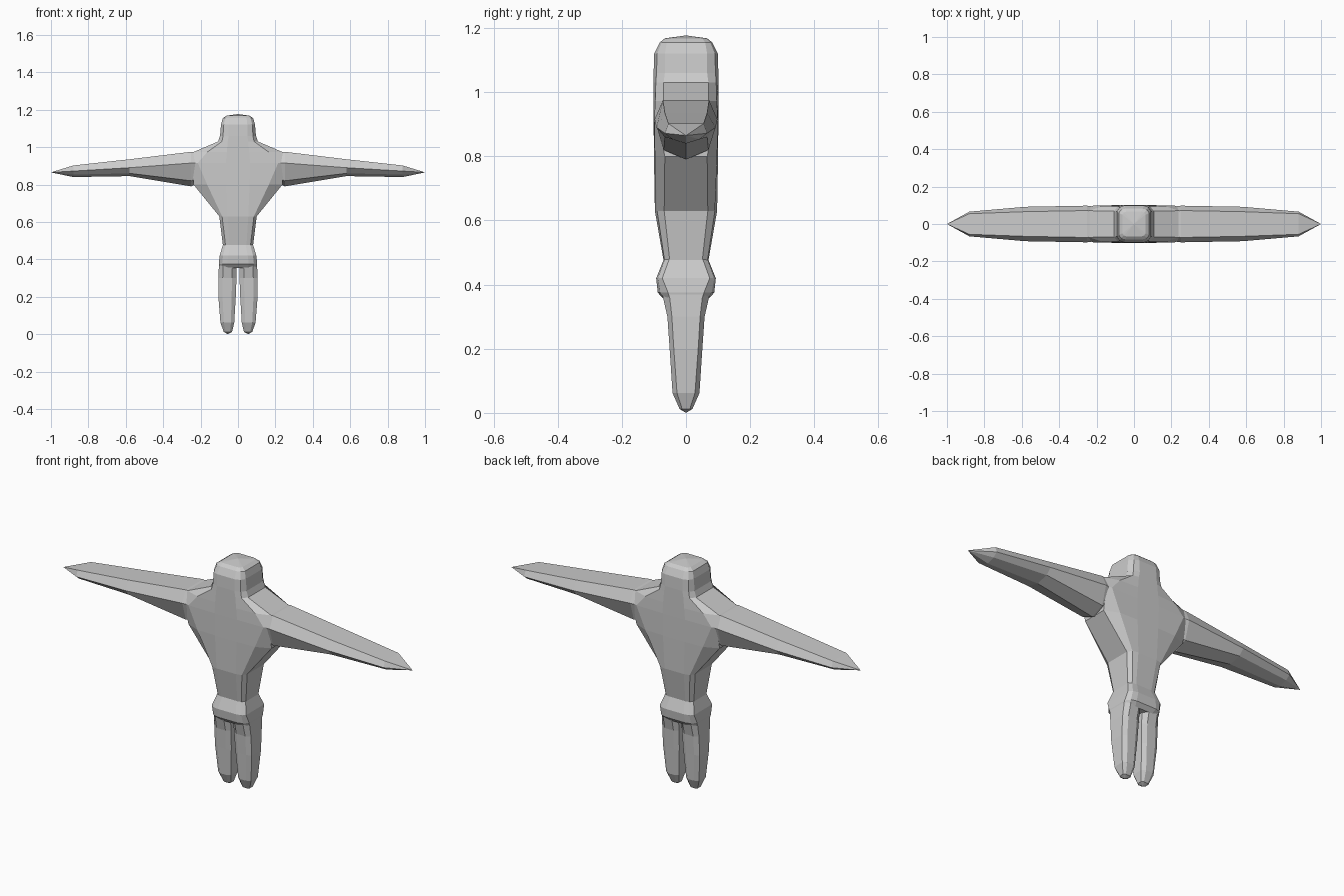
import bpy, bmesh
from mathutils import Vector

cube = bpy.data.objects.get("Cube")
if cube:
    bpy.data.objects.remove(cube, do_unlink=True)

GREY = (0.6, 0.6, 0.6, 1.0)
mat = bpy.data.materials.new("plain grey")
mat.use_nodes = True
mat.diffuse_color = GREY
bsdf = next(n for n in mat.node_tree.nodes if n.type == 'BSDF_PRINCIPLED')
bsdf.inputs["Base Color"].default_value = GREY


def loft(name, rings, start_tip=None, end_tip=None):
    """Skin rings of points; each end closes to a tip point or a flat cap."""
    bm = bmesh.new()
    loops = [[bm.verts.new(p) for p in ring] for ring in rings]
    n = len(loops[0])
    for a, b in zip(loops, loops[1:]):
        for i in range(n):
            j = (i + 1) % n
            bm.faces.new((a[i], a[j], b[j], b[i]))
    for loop, tip in ((loops[0], start_tip), (loops[-1], end_tip)):
        if tip:
            v = bm.verts.new(tip)
            for i in range(n):
                bm.faces.new((loop[i], loop[(i + 1) % n], v))
        else:
            bm.faces.new(loop)
    bmesh.ops.recalc_face_normals(bm, faces=bm.faces)
    mesh = bpy.data.meshes.new(name)
    bm.to_mesh(mesh)
    bm.free()
    mesh.materials.append(mat)
    obj = bpy.data.objects.new(name, mesh)
    bpy.context.collection.objects.link(obj)
    return obj


def body_ring(z, strip, mid, hx, hy, mid_y, side_y):
    """Twelve-sided ring: flat front strip, angled cheeks, flat sides."""
    q = [(strip, -hy), (mid, -mid_y), (hx, -side_y)]
    half = q + [(x, -y) for x, y in reversed(q)]
    pts = half + [(-x, -y) for x, y in half]
    return [Vector((x, y, z)) for x, y in pts]


# Torso, neck and head: z, strip, mid x, half width, half depth, mid depth, side depth
torso = [
    (0.47, 0.045, 0.066, 0.080, 0.069, 0.066, 0.050),
    (0.63, 0.055, 0.085, 0.100, 0.097, 0.090, 0.068),
    (0.80, 0.062, 0.165, 0.238, 0.100, 0.097, 0.066),
    (0.915, 0.065, 0.215, 0.242, 0.101, 0.099, 0.090),
    (0.973, 0.060, 0.165, 0.240, 0.101, 0.096, 0.071),
    (1.03, 0.055, 0.086, 0.107, 0.101, 0.094, 0.070),
    (1.06, 0.050, 0.080, 0.096, 0.101, 0.092, 0.066),
    (1.12, 0.050, 0.076, 0.091, 0.099, 0.090, 0.066),
    (1.155, 0.046, 0.068, 0.081, 0.082, 0.076, 0.060),
    (1.168, 0.040, 0.054, 0.062, 0.066, 0.062, 0.050),
]
loft("torso_and_head", [body_ring(*r) for r in torso], end_tip=(0, 0, 1.177))

# Hips
hips = [
    (0.48, 0.040, 0.066, 0.080, 0.069, 0.066, 0.052),
    (0.42, 0.052, 0.080, 0.098, 0.093, 0.088, 0.074),
    (0.375, 0.058, 0.085, 0.103, 0.088, 0.080, 0.056),
    (0.355, 0.050, 0.080, 0.100, 0.070, 0.064, 0.050),
]
loft("hips", [body_ring(*r) for r in hips])


# Arms: x, top z, top half depth, ridge z, ridge depth, lower z, lower depth, bottom z
arm = [
    (0.17, 0.965, 0.060, 0.912, 0.085, 0.850, 0.060, 0.83),
    (0.25, 0.975, 0.072, 0.915, 0.098, 0.820, 0.070, 0.79),
    (0.58, 0.935, 0.066, 0.890, 0.092, 0.860, 0.066, 0.845),
    (0.88, 0.902, 0.055, 0.872, 0.066, 0.853, 0.042, 0.840),
]


def arm_ring(s, x, tz, ty, rz, ry, lz, ly, bz):
    yz = [(-ty, tz), (-ry, rz), (-ly, lz), (0, bz), (ly, lz), (ry, rz), (ty, tz)]
    return [Vector((s * x, y, z)) for y, z in yz]


# Legs: z, inner x, outer x, half depth, half depth of the side faces
leg = [
    (0.41, 0.012, 0.094, 0.070, 0.052),
    (0.37, 0.008, 0.102, 0.074, 0.052),
    (0.30, 0.008, 0.105, 0.058, 0.044),
    (0.20, 0.012, 0.105, 0.051, 0.038),
    (0.062, 0.020, 0.094, 0.042, 0.028),
    (0.012, 0.032, 0.076, 0.020, 0.012),
]


def leg_ring(s, z, xi, xo, hy, sy):
    c = (xo - xi) * 0.24
    half = [(xi, -sy), (xi + c, -hy), (xo - c, -hy), (xo, -sy)]
    pts = half + [(x, -y) for x, y in reversed(half)]
    return [Vector((s * x, y, z)) for x, y in pts]


for side, s in (("left", 1), ("right", -1)):
    loft(side + "_arm", [arm_ring(s, *r) for r in arm], end_tip=(s, 0, 0.865))
    loft(side + "_leg", [leg_ring(s, *r) for r in leg], end_tip=(s * 0.054, 0, 0))
